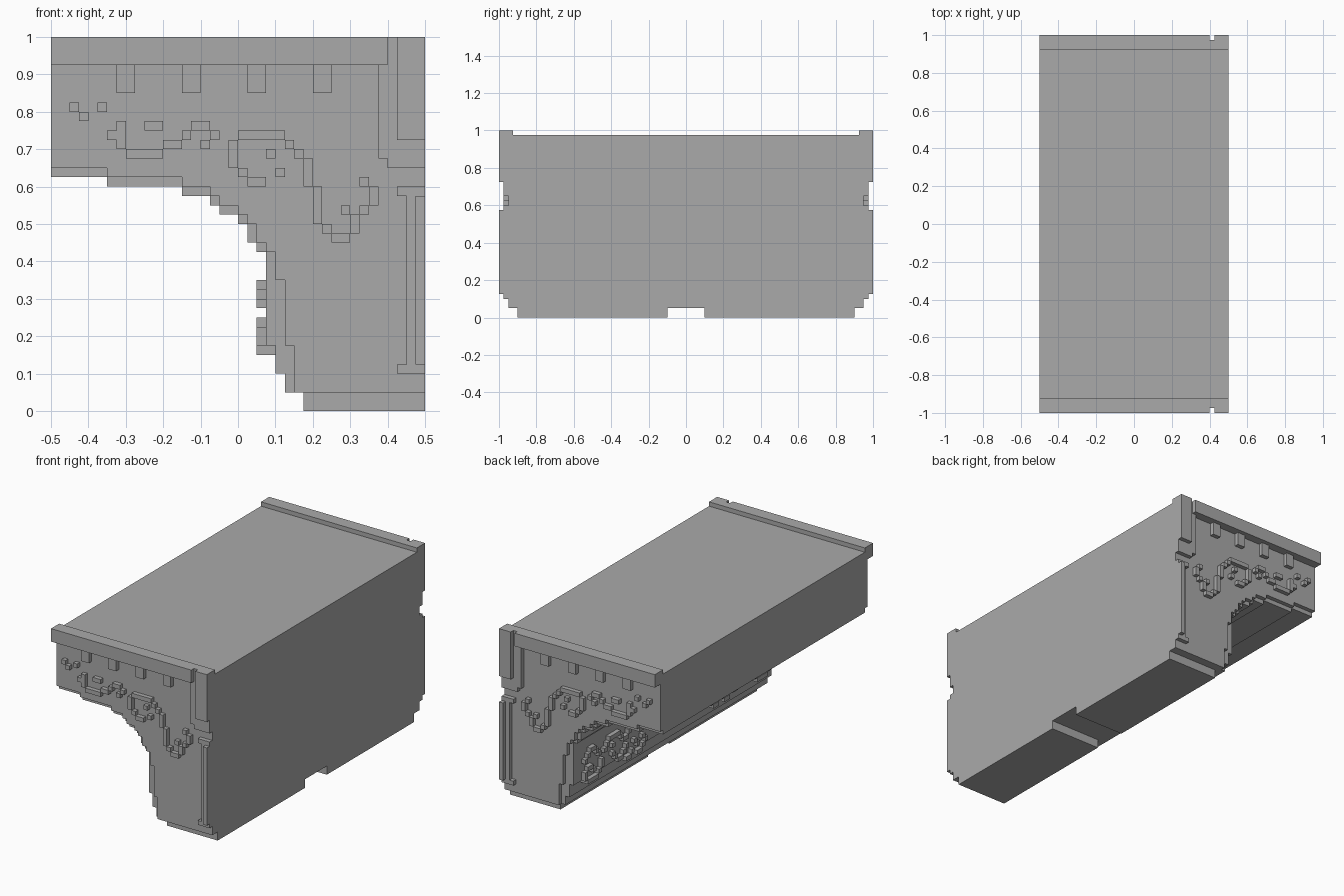
import bpy
import bmesh

U = 0.025  # size of one block cell

cube = bpy.data.objects.get("Cube")
if cube:
    bpy.data.objects.remove(cube, do_unlink=True)

stone = bpy.data.materials.new("grey_stone")
stone.use_nodes = True
stone.diffuse_color = (0.4, 0.4, 0.4, 1)
stone.node_tree.nodes["Principled BSDF"].inputs["Base Color"].default_value = (0.4, 0.4, 0.4, 1)


def finish(name, bm, mirror):
    bmesh.ops.recalc_face_normals(bm, faces=bm.faces)
    mesh = bpy.data.meshes.new(name)
    bm.to_mesh(mesh)
    bm.free()
    mesh.materials.append(stone)
    obj = bpy.data.objects.new(name, mesh)
    bpy.context.collection.objects.link(obj)
    if mirror:
        mod = obj.modifiers.new("other_end", 'MIRROR')
        mod.use_axis = (False, True, False)
        mod.use_mirror_merge = False


def extrude(name, outline, y0, y1, mirror=False):
    """Extrude an x-z outline along y."""
    bm = bmesh.new()
    face = bm.faces.new([bm.verts.new((x, y0, z)) for x, z in outline])
    ext = bmesh.ops.extrude_face_region(bm, geom=[face])
    moved = [v for v in ext["geom"] if isinstance(v, bmesh.types.BMVert)]
    bmesh.ops.translate(bm, vec=(0, y1 - y0, 0), verts=moved)
    finish(name, bm, mirror)


def boxes(name, items, mirror=True):
    """Join boxes given as x, y and z ranges."""
    bm = bmesh.new()
    for xs, ys, zs in items:
        verts = bmesh.ops.create_cube(bm, size=1)["verts"]
        for v in verts:
            v.co = [r[0] if c < 0 else r[1] for r, c in zip((xs, ys, zs), v.co)]
    finish(name, bm, mirror)


def arch(start, steps, top):
    """Stepped half-arch outline: run across to x, then drop to z."""
    pts, z = [(-0.5, top), (-0.5, start)], start
    for x, low in steps:
        pts += [(x, z), (x, low)]
        z = low
    return pts + [(0.5, z), (0.5, top)]


def runs(rows):
    """Yield row, first column and end column of each run of # cells."""
    for r, row in enumerate(rows):
        c = 0
        while c < len(row):
            end = c
            while end < len(row) and row[end] == "#":
                end += 1
            if end > c:
                yield r, c, end
            c = end + 1


# Main vaulted body and the wall skin at each end
extrude("vault_body", arch(0.625, [
    (-0.35, 0.6), (-0.15, 0.575), (-0.075, 0.55), (-0.05, 0.525), (0, 0.5), (0.025, 0.45),
    (0.05, 0.425), (0.075, 0.175), (0.1, 0.1), (0.125, 0.05)], 0.975), -0.925, 0.925)
extrude("end_wall", arch(0.65, [
    (-0.35, 0.625), (-0.15, 0.6), (-0.075, 0.575), (-0.05, 0.55), (0, 0.525), (0.025, 0.5),
    (0.05, 0.45), (0.075, 0.425), (0.1, 0.35), (0.125, 0.175), (0.15, 0.05)], 0.925),
    -0.95, -0.925, True)

# Base blocks with a gap between them
boxes("base_block", [((0.175, 0.5), (-0.9, -0.1), (0, 0.05))])

# Cornice, dentils and corner pilaster
boxes("cornice", [((-0.5, 0.4), (-1, -0.925), (0.925, 1))])
boxes("dentils", [((x, x + 0.05), (-0.975, -0.95), (0.85, 0.925))
                  for x in (-0.325, -0.15, 0.025, 0.2)])
extrude("corner_panel", [(0.4, 1), (0.4, 0.925), (0.375, 0.925), (0.375, 0.675),
                         (0.4, 0.675), (0.4, 0.65), (0.5, 0.65), (0.5, 1)],
        -0.975, -0.925, True)
boxes("upper_pilaster", [((0.425, 0.5), (-1, -0.975), (0.725, 1))])
near = (-0.975, -0.95)
boxes("lower_pilaster", [((0.425, 0.5), near, (0.575, 0.6)),
                         ((0.45, 0.5), near, (0.125, 0.575)),
                         ((0.425, 0.5), near, (0.1, 0.125)),
                         ((0.475, 0.5), (-1, -0.95), (0.125, 0.575))])

# Vine relief on the end walls
vine = [
    "#..#",
    ".#",
    ".....#..##...##",
    "....##......#..#..#####",
    ".....#....##..#..#.....#",
    "......####.......#...#..#",
    ".................#.......#",
    "..................#...#..#",
    "...................##....#.....#",
    "..........................#.....#",
    "..........................#.....#",
    "..........................#..#.#",
    "..........................#...#",
    "...........................#..#",
    "............................##",
]
boxes("vine_relief", [((-0.45 + a * U, -0.45 + b * U), near,
                       (0.8 - r * U, 0.825 - r * U)) for r, a, b in runs(vine)])

# Vine relief inside the arch, on the pier
inner_vine = [
    "...##.....####....##",
    "..#..#...#....#..#..#",
    ".#....#.#..#...##....#",
    "",
    "..##...#...#....#..#..#",
    ".#..#..#....#..#....#..#",
    ".#....#......##...#...#",
    "..####..........##..##",
]
boxes("pier_relief", [((0.05, 0.1), (-0.875 + a * U, -0.875 + b * U),
                       (0.325 - r * U, 0.35 - r * U)) for r, a, b in runs(inner_vine)])
